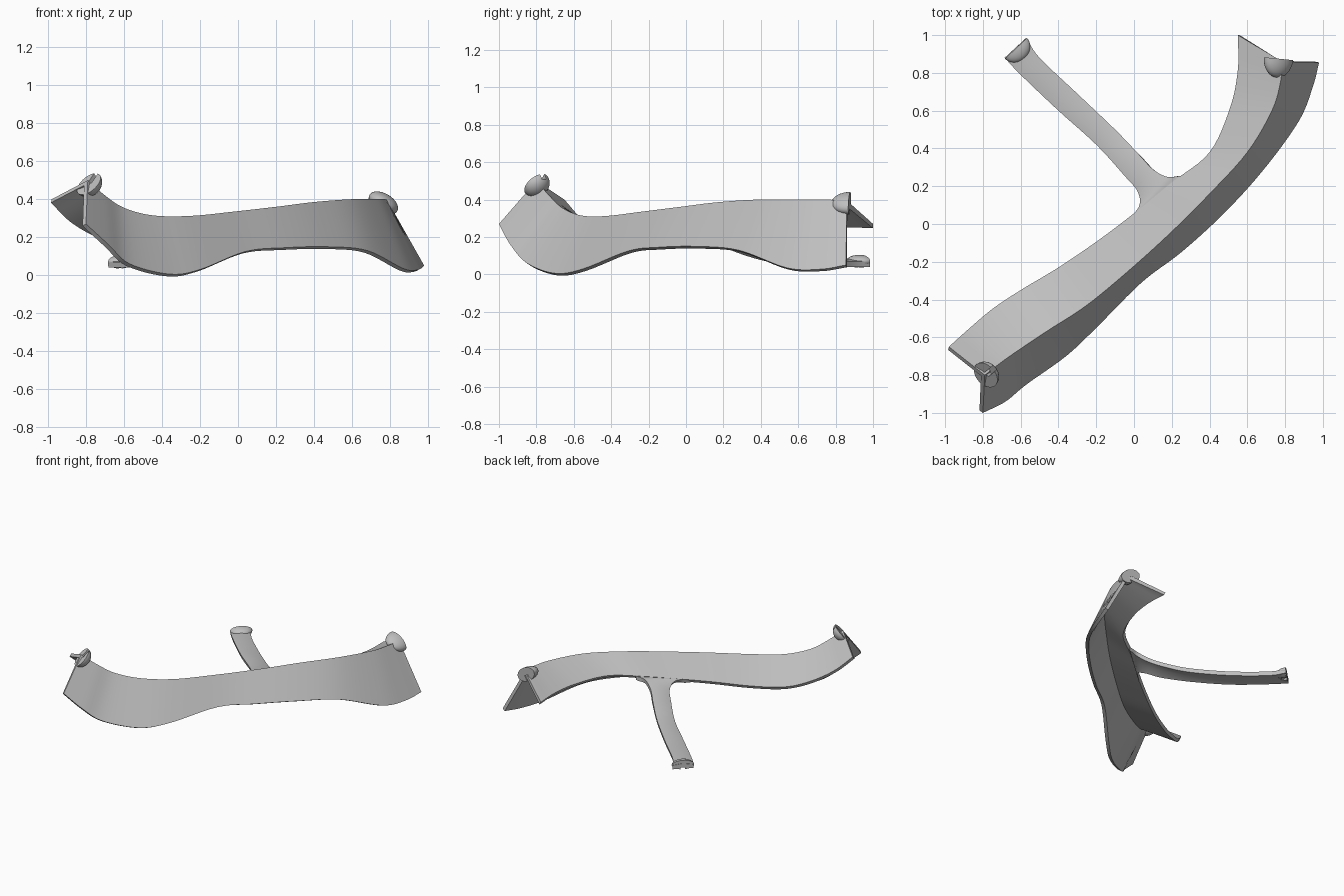
import bpy
import bmesh
import math
from mathutils import Matrix, Vector

old = bpy.data.objects.get("Cube")
if old:
    bpy.data.objects.remove(old, do_unlink=True)

grey = bpy.data.materials.new("plain_grey")
grey.use_nodes = True
colour = (0.52, 0.52, 0.52, 1)
grey.diffuse_color = colour
grey.node_tree.nodes["Principled BSDF"].inputs["Base Color"].default_value = colour


def new_object(name, bm):
    mesh = bpy.data.meshes.new(name)
    bm.to_mesh(mesh)
    bm.free()
    mesh.materials.append(grey)
    obj = bpy.data.objects.new(name, mesh)
    bpy.context.collection.objects.link(obj)
    return obj


def activate(obj):
    bpy.ops.object.select_all(action="DESELECT")
    obj.select_set(True)
    bpy.context.view_layer.objects.active = obj


def finish(obj, angle):
    activate(obj)
    for modifier in list(obj.modifiers):
        bpy.ops.object.modifier_apply(modifier=modifier.name)
    bpy.ops.object.shade_smooth_by_angle(angle=math.radians(angle))


def smooth_path(points, steps=6):
    """Sample a smooth curve that passes through every point."""
    pts = [Vector(p) for p in points]
    pts = [2 * pts[0] - pts[1]] + pts + [2 * pts[-1] - pts[-2]]
    out = []
    for a, b, c, d in zip(pts, pts[1:], pts[2:], pts[3:]):
        for i in range(steps):
            t = i / steps
            out.append(b + (c - a) * t / 2
                       + (a - 2.5 * b + 2 * c - d / 2) * t ** 2
                       + (1.5 * (b - c) + (d - a) / 2) * t ** 3)
    return out + [pts[-2]]


def sheet(name, edges, thickness):
    """Loft a bent sheet across several edge curves and thicken it inward."""
    bm = bmesh.new()
    rows = [[bm.verts.new(p) for p in edge] for edge in edges]
    for near, far in zip(rows, rows[1:]):
        for i in range(len(near) - 1):
            bm.faces.new((near[i], far[i], far[i + 1], near[i + 1]))
    obj = new_object(name, bm)
    solid = obj.modifiers.new("thickness", "SOLIDIFY")
    solid.thickness = thickness
    solid.offset = -1
    solid.use_even_offset = True
    finish(obj, 40)
    return obj


def clip(name, centre, axis, up, size, slot_side):
    """Half dome with a flat outer face and a slot cut in it."""
    z = Vector(axis).normalized()
    x = Vector(up).cross(z).normalized()
    y = z.cross(x)
    frame = Matrix.Translation(centre) @ Matrix((x, y, z)).transposed().to_4x4()
    width, height, depth = size

    bm = bmesh.new()
    bmesh.ops.create_uvsphere(bm, u_segments=32, v_segments=16, radius=1)
    cut = bmesh.ops.bisect_plane(bm, geom=bm.verts[:] + bm.edges[:] + bm.faces[:],
                                 plane_co=(0, 0, 0), plane_no=(0, 0, 1),
                                 clear_outer=True)
    rim = [e for e in cut["geom_cut"] if isinstance(e, bmesh.types.BMEdge)]
    bmesh.ops.edgeloop_fill(bm, edges=rim)
    bmesh.ops.scale(bm, vec=(width, height, depth), verts=bm.verts)
    bmesh.ops.recalc_face_normals(bm, faces=bm.faces)
    bm.transform(frame)
    dome = new_object(name, bm)

    bm = bmesh.new()
    bmesh.ops.create_cube(bm, size=1)
    bmesh.ops.scale(bm, vec=(width * 0.4, height * 1.2, depth), verts=bm.verts)
    bmesh.ops.translate(bm, vec=(0, slot_side * height * 0.7, 0), verts=bm.verts)
    bm.transform(frame)
    cutter = new_object(name + "_cutter", bm)
    cutter.hide_render = True
    slot = dome.modifiers.new("slot", "BOOLEAN")
    slot.operation = "DIFFERENCE"
    slot.solver = "EXACT"
    slot.object = cutter
    finish(dome, 35)
    bpy.data.objects.remove(cutter, do_unlink=True)


# Angle-section rail: inner edge, folded ridge and lower edge
inner_edge = [(-.98, -.65, .4), (-.88, -.56, .3), (-.75, -.45, .225),
              (-.6, -.35, .18), (-.4, -.23, .18), (-.18, -.08, .21),
              (.03, .08, .24), (.2, .22, .265), (.4, .38, .28),
              (.51, .62, .28), (.55, .82, .275), (.55, 1, .27)]
ridge = [(-.79, -.8, .5), (-.7, -.73, .42), (-.6, -.66, .355),
         (-.45, -.56, .315), (-.25, -.43, .312), (-.02, -.24, .335),
         (.2, -.04, .36), (.4, .16, .385), (.6, .38, .4),
         (.73, .6, .4), (.775, .75, .4), (.785, .86, .395)]
lower_edge = [(-.8, -1, .27), (-.68, -.94, .16), (-.57, -.85, .06),
              (-.36, -.7, .006), (-.2, -.55, .03), (.04, -.31, .125),
              (.25, -.15, .145), (.47, .05, .15), (.68, .28, .13),
              (.87, .54, .035), (.945, .72, .028), (.98, .855, .05)]
sheet("folded_rail", [smooth_path(e) for e in (inner_edge, ridge, lower_edge)], 0.025)

# Side arm that flares into the rail and sweeps down to the back
arm_a = smooth_path([(-.05, .01, .23), (.025, .09, .23), (.02, .17, .195),
                     (-.05, .255, .15), (-.2, .42, .1), (-.4, .6, .075),
                     (-.6, .79, .07), (-.685, .88, .07)])
arm_b = smooth_path([(.25, .255, .268), (.175, .25, .255), (.1, .29, .215),
                     (.02, .375, .165), (-.1, .5, .115), (-.3, .69, .08),
                     (-.5, .88, .07), (-.57, .985, .07)])
crown = [(a + b) / 2 + Vector((0, 0, 0.012 * min(1, i / 12)))
         for i, (a, b) in enumerate(zip(arm_a, arm_b))]
sheet("side_arm", [arm_a, crown, arm_b], 0.03)

# Slotted clips on the three ends
clip("right_end_clip", (-.785, -.8, .48), (-.55, -.5, .65), (-.3, -.3, 1),
     (.075, .075, .06), 1)
clip("left_end_clip", (.765, .875, .38), (.1, 1, 0), (.5, 0, .85),
     (.085, .05, .1), -1)
clip("arm_end_clip", (-.625, .93, .07), (-.68, .73, 0), (0, 0, 1),
     (.08, .035, .07), -1)
